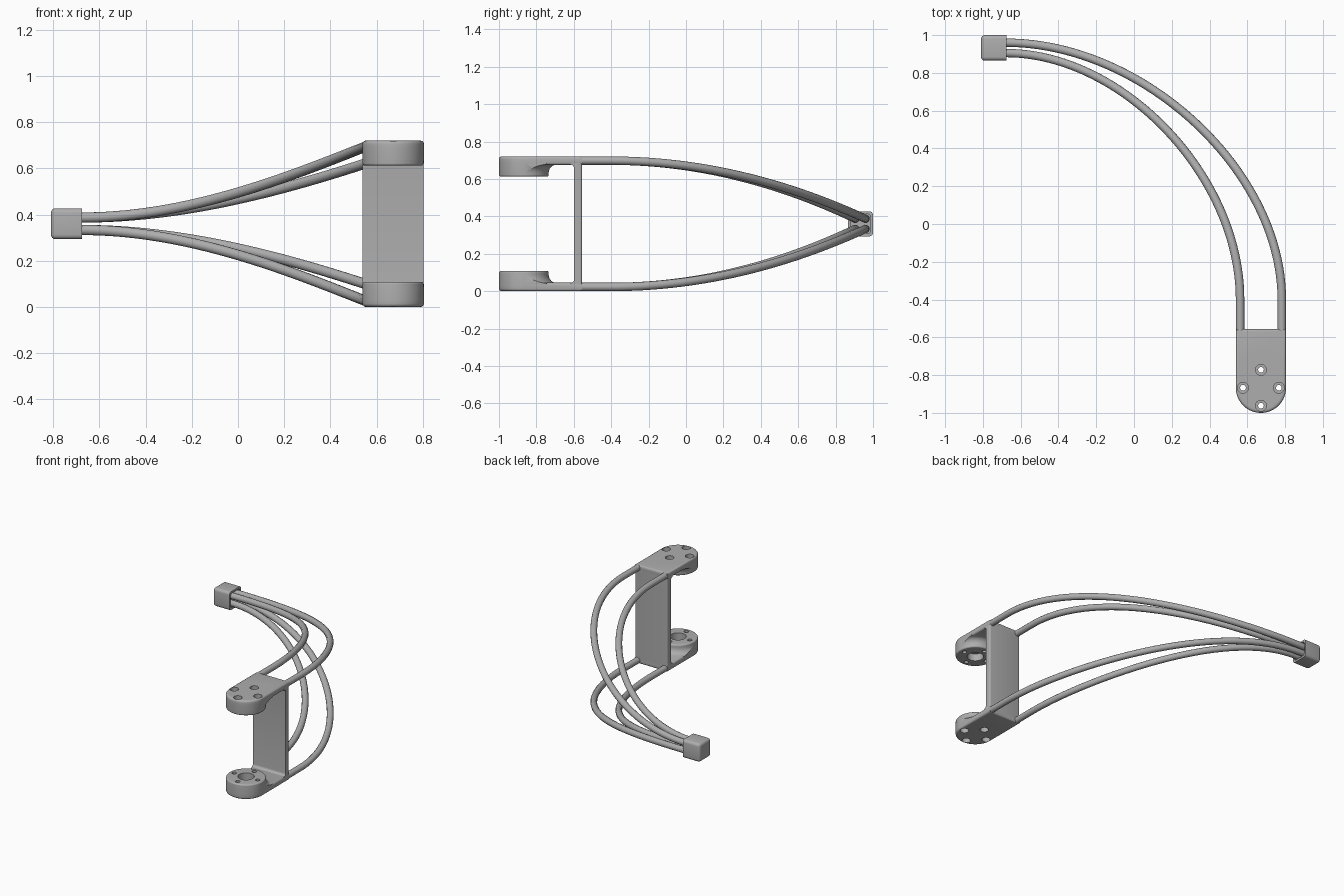
import bpy, bmesh, math
from mathutils import Matrix

cube = bpy.data.objects.get("Cube")
if cube:
    bpy.data.objects.remove(cube, do_unlink=True)

grey = bpy.data.materials.new("plain grey")
grey.use_nodes = True
grey.diffuse_color = (0.42, 0.42, 0.42, 1)
grey.node_tree.nodes["Principled BSDF"].inputs["Base Color"].default_value = grey.diffuse_color

MID = 0.36                  # height of the mirror plane
CX, CY, R = 0.672, -0.867, 0.133   # mounting pad centre and radius
END, THICK, PAD = -0.556, 0.045, 0.108
TUBE = 0.0225


def make(name, bm):
    """Turn a bmesh into an object whose origin lies on the mirror plane."""
    bmesh.ops.recalc_face_normals(bm, faces=bm.faces)
    bmesh.ops.translate(bm, verts=bm.verts, vec=(0, 0, -MID))
    mesh = bpy.data.meshes.new(name)
    bm.to_mesh(mesh)
    bm.free()
    ob = bpy.data.objects.new(name, mesh)
    ob.location.z = MID
    bpy.context.collection.objects.link(ob)
    mesh.materials.append(grey)
    return ob


def activate(ob):
    bpy.ops.object.select_all(action='DESELECT')
    ob.select_set(True)
    bpy.context.view_layer.objects.active = ob


def boolean(ob, tool, operation):
    mod = ob.modifiers.new("cut", 'BOOLEAN')
    mod.operation, mod.object, mod.solver = operation, tool, 'EXACT'
    activate(ob)
    bpy.ops.object.modifier_apply(modifier=mod.name)
    bpy.data.objects.remove(tool, do_unlink=True)


def smooth(ob):
    activate(ob)
    bpy.ops.object.shade_smooth_by_angle(angle=math.radians(35))


def prism(points, vec):
    bm = bmesh.new()
    face = bm.faces.new([bm.verts.new(p) for p in points])
    new = bmesh.ops.extrude_face_region(bm, geom=[face])["geom"]
    bmesh.ops.translate(bm, vec=vec, verts=[v for v in new if isinstance(v, bmesh.types.BMVert)])
    return bm


def round_edges(bm, rule, size):
    edges = [e for e in bm.edges if rule(e)]
    bmesh.ops.bevel(bm, geom=edges, offset=size, segments=4, profile=0.5, affect='EDGES')


def tongue(name, height, rule):
    """Round-nosed plate seen from above."""
    nose = [math.pi + math.pi * i / 40 for i in range(41)]
    pts = [(CX + R * math.cos(a), CY + R * math.sin(a), 0) for a in nose]
    pts += [(CX + R, END, 0), (CX - R, END, 0)]
    bm = prism(pts, (0, 0, height))
    round_edges(bm, rule, 0.014)
    return make(name, bm)


def cylinder(x, y, z0, z1, r, n=28):
    bm = bmesh.new()
    bmesh.ops.create_cone(bm, cap_ends=True, segments=n, radius1=r, radius2=r, depth=z1 - z0,
                          matrix=Matrix.Translation((x, y, (z0 + z1) / 2)))
    return make("cutter", bm)


def box(name, lo, hi, rule=None, size=0.02):
    bm = bmesh.new()
    bmesh.ops.create_cube(bm, size=1)
    for v in bm.verts:
        v.co = [(a + b) / 2 + c * (b - a) for a, b, c in zip(lo, hi, v.co)]
    if rule:
        round_edges(bm, rule, size)
    return make(name, bm)


# Mounting pad: turned disc with a concave foot, trimmed to the plate outline
foot, edge = 0.045, 0.01
rd = R - 0.0005
quarter = [math.pi / 2 * i / 6 for i in range(7)]
profile = [(0, -0.02), (rd + foot, -0.02)]
profile += [(rd + foot - foot * math.sin(a), THICK - 0.002 + foot - foot * math.cos(a)) for a in quarter]
profile += [(rd - edge + edge * math.cos(a), PAD - edge + edge * math.sin(a)) for a in quarter]
profile += [(0, PAD)]
bm = bmesh.new()
ring = [bm.verts.new((CX + r, CY, z)) for r, z in profile]
line = [bm.edges.new(pair) for pair in zip(ring, ring[1:])]
bmesh.ops.spin(bm, geom=ring + line, cent=(CX, CY, 0), axis=(0, 0, 1), angle=2 * math.pi, steps=80)
bmesh.ops.remove_doubles(bm, verts=bm.verts, dist=0.00001)
pad = make("pad", bm)
boolean(pad, tongue("trim", 0.3, lambda e: all(v.co.z < 0.01 for v in e.verts)), 'INTERSECT')

# Plate with rounded rim, joined to the pad
arm = tongue("mounting_arms", THICK, lambda e: abs(e.verts[0].co.z - e.verts[1].co.z) < 0.001)
boolean(arm, pad, 'UNION')

# Blind bearing bore and four counterbored screw holes
boolean(arm, cylinder(CX, CY, 0.055, 0.2, 0.055, 40), 'DIFFERENCE')
for i in range(4):
    a = math.pi / 2 * i
    x, y = CX + 0.095 * math.cos(a), CY + 0.095 * math.sin(a)
    boolean(arm, cylinder(x, y, -0.1, 0.2, 0.015), 'DIFFERENCE')
    boolean(arm, cylinder(x, y, -0.1, 0.035, 0.029), 'DIFFERENCE')
mirror = arm.modifiers.new("mirror", 'MIRROR')
mirror.use_axis = (False, False, True)
activate(arm)
bpy.ops.object.modifier_apply(modifier=mirror.name)
smooth(arm)

# Upright web with filleted inner corners
front, fil = -0.598, 0.02
low = [(front - fil, 0.03)]
low += [(front - fil + fil * math.sin(a), THICK - 0.001 + fil - fil * math.cos(a)) for a in quarter]
side = low + [(y, 2 * MID - z) for y, z in reversed(low)]
side += [(END, 2 * MID - 0.03), (END, 0.03)]
bm = prism([(CX - R + 0.001, y, z) for y, z in side], (2 * R - 0.002, 0, 0))
round_edges(bm, lambda e: all(abs(v.co.y - END) < 0.001 for v in e.verts)
            and abs(e.verts[0].co.x - e.verts[1].co.x) < 0.001, 0.01)
smooth(make("upright_web", bm))


# Four curved tubes sweeping from the arms to the end socket
def tube(name, x0, y1, flip):
    y0, x1, steps = -0.4, -0.68, 48
    z0, z1 = TUBE, MID - 0.027
    pts = [(x0, END - 0.03, z0)]
    for i in range(steps + 1):
        t = i / steps
        along = 1.5 * t - 0.5 * t ** 3
        across = 1.5 * t ** 2 - 0.5 * t ** 3
        pts.append((x0 + (x1 - x0) * across, y0 + (y1 - y0) * along, z0 + (z1 - z0) * along ** 2))
    pts.append((-0.77, y1, z1))
    data = bpy.data.curves.new(name, 'CURVE')
    data.dimensions = '3D'
    data.bevel_depth, data.bevel_resolution, data.use_fill_caps = TUBE, 4, True
    spline = data.splines.new('POLY')
    spline.points.add(len(pts) - 1)
    for p, (x, y, z) in zip(spline.points, pts):
        p.co = (x, y, 2 * MID - z if flip else z, 1)
    data.materials.append(grey)
    ob = bpy.data.objects.new(name, data)
    bpy.context.collection.objects.link(ob)
    activate(ob)
    bpy.ops.object.convert(target='MESH')
    smooth(bpy.context.object)


for level, flip in (("lower", False), ("upper", True)):
    tube(level + "_outer_tube", CX + R - TUBE, 0.96, flip)
    tube(level + "_inner_tube", CX - R + TUBE, 0.905, flip)

# Rounded end socket, open towards the tubes
socket = box("end_socket", (-0.81, 0.865, MID - 0.067), (-0.675, 1.0, MID + 0.067),
             lambda e: any(v.co.x < -0.7 for v in e.verts))
boolean(socket, box("cutter", (-0.715, 0.88, MID - 0.053), (-0.6, 0.985, MID + 0.053),
                    lambda e: abs(e.verts[0].co.x - e.verts[1].co.x) > 0.01, 0.015), 'DIFFERENCE')
smooth(socket)
